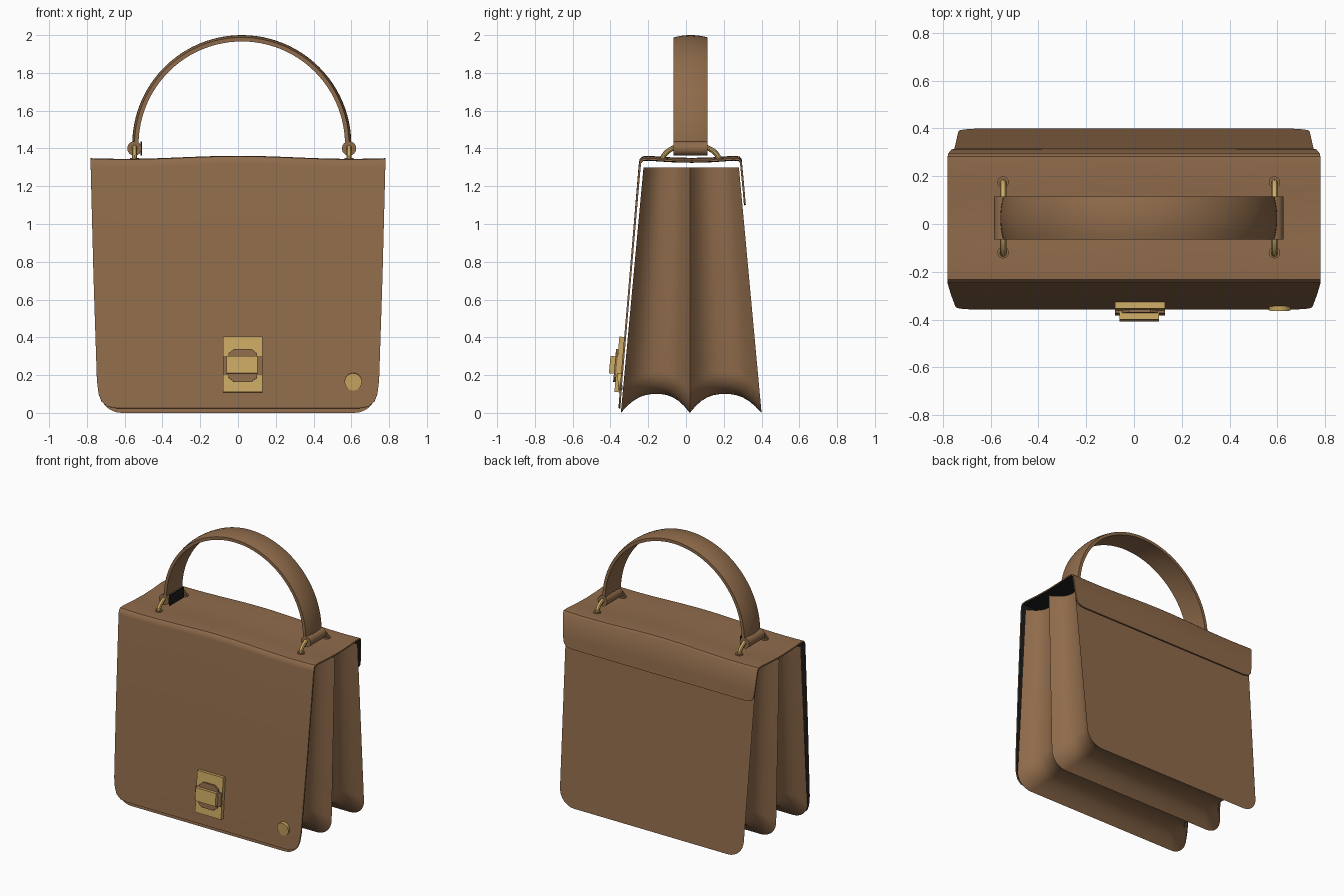
import bpy, bmesh, math
from mathutils import Vector

cube = bpy.data.objects.get("Cube")
if cube:
    bpy.data.objects.remove(cube, do_unlink=True)


def material(name, rgb):
    m = bpy.data.materials.new(name)
    m.use_nodes = True
    m.diffuse_color = (*rgb, 1)
    m.node_tree.nodes["Principled BSDF"].inputs["Base Color"].default_value = (*rgb, 1)
    return m


LEATHER = material("brown leather", (0.275, 0.147, 0.07))
GOLD = material("gold metal", (0.6, 0.4, 0.125))
LINING = material("black lining", (0.012, 0.012, 0.012))


def finish(name, bm, mats, recalc=True, thickness=0):
    if recalc:
        bmesh.ops.recalc_face_normals(bm, faces=bm.faces[:])
    me = bpy.data.meshes.new(name)
    bm.to_mesh(me)
    bm.free()
    ob = bpy.data.objects.new(name, me)
    bpy.context.collection.objects.link(ob)
    for m in mats:
        me.materials.append(m)
    bpy.ops.object.select_all(action="DESELECT")
    ob.select_set(True)
    bpy.context.view_layer.objects.active = ob
    if thickness:
        mod = ob.modifiers.new("thickness", "SOLIDIFY")
        mod.thickness = thickness
        mod.material_offset = 1
        bpy.ops.object.modifier_apply(modifier=mod.name)
    bpy.ops.object.shade_smooth_by_angle(angle=math.radians(35))
    return ob


def loft(rows, closed=True):
    """Bridge rows of points; closed rows are rings with end caps."""
    bm = bmesh.new()
    grid = [[bm.verts.new(p) for p in row] for row in rows]
    n = len(grid[0])
    for a, b in zip(grid, grid[1:]):
        for j in range(n if closed else n - 1):
            k = (j + 1) % n
            bm.faces.new((a[j], a[k], b[k], b[j]))
    if closed:
        bm.faces.new(grid[0])
        bm.faces.new(grid[-1])
    return bm


def cylinder(name, centre, radius, depth, axis, mat, sides=24):
    bm = bmesh.new()
    bmesh.ops.create_cone(bm, cap_ends=True, segments=sides, radius1=radius,
                          radius2=radius, depth=depth)
    ob = finish(name, bm, [mat])
    ob.location = centre
    ob.rotation_euler = Vector(axis).to_track_quat("Z", "Y").to_euler()
    return ob


# Body: two folded gussets between front panel, divider and back panel
TOP, MID = 1.3, 0.02


def body_section(s):
    t = abs(s)
    d = 0.1 * (1 - abs(2 * t - 1) ** 2.5)
    r = 0.12
    half = [(0.76 - d, TOP)]
    for i in range(9):
        a = math.pi / 2 * i / 8
        half.append((0.735 - d - r + r * math.cos(a), d + r - r * math.sin(a)))
    outline = half + [(-x, z) for x, z in reversed(half)]
    ring = []
    for x, z in outline:
        k = z / TOP
        edge = -0.345 + 0.12 * k if s < 0 else 0.4 - 0.12 * k
        ring.append((x, MID + (edge - MID) * t, z))
    return ring


finish("body_gussets", loft([body_section(i / 12) for i in range(-12, 13)]), [LEATHER])

# Flap: one sheet down the front, over the top and a little down the back
profile = [(-0.358, 0.025, 0.64), (-0.357, 0.033, 0.69), (-0.355, 0.06, 0.722),
           (-0.352, 0.1, 0.738), (-0.347, 0.17, 0.747), (-0.3, 0.72, 0.765),
           (-0.25, 1.31, 0.78), (-0.246, 1.335, 0.78), (-0.232, 1.35, 0.78),
           (-0.2, 1.353, 0.78), (-0.08, 1.345, 0.78), (0.03, 1.342, 0.78),
           (0.14, 1.345, 0.78), (0.25, 1.353, 0.78), (0.283, 1.35, 0.78),
           (0.295, 1.335, 0.778), (0.311, 1.17, 0.765), (0.314, 1.13, 0.757),
           (0.316, 1.11, 0.74), (0.317, 1.1, 0.7)]


def flap_row(y, z, w):
    row = []
    for j in range(33):
        x = w * (j / 16 - 1)
        wave = 0.008 * math.cos(2 * math.pi * x / 1.2) if z > 1.3 else 0
        row.append((x, y, z + wave))
    return row


finish("flap", loft([flap_row(*p) for p in profile], closed=False),
       [LEATHER, LINING], recalc=False, thickness=0.01)

# Handle: crowned strap swept over a half circle
CX, CY, CZ, R = 0.02, 0.025, 1.42, 0.58


def handle_section(a):
    ring = []
    for side, depth in ((1, 0), (-1, 0.03)):
        for i in range(9):
            u = side * (i / 4 - 1)
            r = R - depth - 0.012 * u * u * (1 if side > 0 else 0.3)
            ring.append((CX + r * math.cos(a), CY + 0.09 * u, CZ + r * math.sin(a)))
    return ring


finish("handle", loft([handle_section(math.pi * i / 48) for i in range(49)]), [LEATHER])

# Handle ends, rings and grommets
for label, x in (("right", -0.548), ("left", 0.588)):
    cylinder(label + "_handle_loop", (x, CY, 1.4), 0.038, 0.18, (0, 1, 0), LEATHER)
    rows = []
    for i in range(21):
        a = math.pi * i / 20
        radial = Vector((0, math.cos(a), math.sin(a)))
        centre = Vector((x, CY + 0.15 * math.cos(a), 1.335 + 0.085 * math.sin(a)))
        rows.append([centre + 0.014 * (radial * math.cos(b) + Vector((1, 0, 0)) * math.sin(b))
                     for b in (math.tau * k / 10 for k in range(10))])
    finish(label + "_ring", loft(rows), [GOLD])
    for end, y in (("front", CY - 0.145), ("back", CY + 0.15)):
        cylinder(f"{label}_{end}_grommet", (x, y, 1.342), 0.024, 0.014, (0, 0, 1), LEATHER)

# Dark patch inside the right handle end
bm = bmesh.new()
bmesh.ops.create_cube(bm, size=1)
bmesh.ops.scale(bm, vec=(0.008, 0.16, 0.075), verts=bm.verts)
patch = finish("handle_end_lining", bm, [LINING])
patch.location = (-0.511, CY, 1.4)

# Clasp: stacked plates lying against the sloping flap
TILT = math.atan2(0.09, 1.0)


def plate(name, half_outline, centre, depth, mat):
    """Extrude an outline, given by its upper half, in the plane of the flap."""
    outline = half_outline + [(x, -z) for x, z in reversed(half_outline)]
    bm = loft([[(x, y, z) for x, z in outline] for y in (-depth, 0)])
    ob = finish(name, bm, [mat])
    ob.location = centre
    ob.rotation_euler = (-TILT, 0, 0)
    return ob


plate("clasp_plate", [(-0.104, 0.147), (0.104, 0.147)], (0.025, -0.336, 0.255), 0.03, GOLD)
plate("clasp_surround", [(-0.104, 0.048), (-0.075, 0.048), (-0.075, 0.065), (-0.045, 0.088),
                         (0.045, 0.088), (0.075, 0.065), (0.075, 0.048), (0.104, 0.048)],
      (0.025, -0.36, 0.25), 0.018, LEATHER)
plate("clasp_latch", [(-0.082, 0.046), (0.082, 0.046)], (0.022, -0.37, 0.253), 0.034, GOLD)

# Stud on the lower front corner
cylinder("corner_stud", (0.61, -0.35, 0.165), 0.046, 0.022, (0, -1, -TILT), GOLD)
